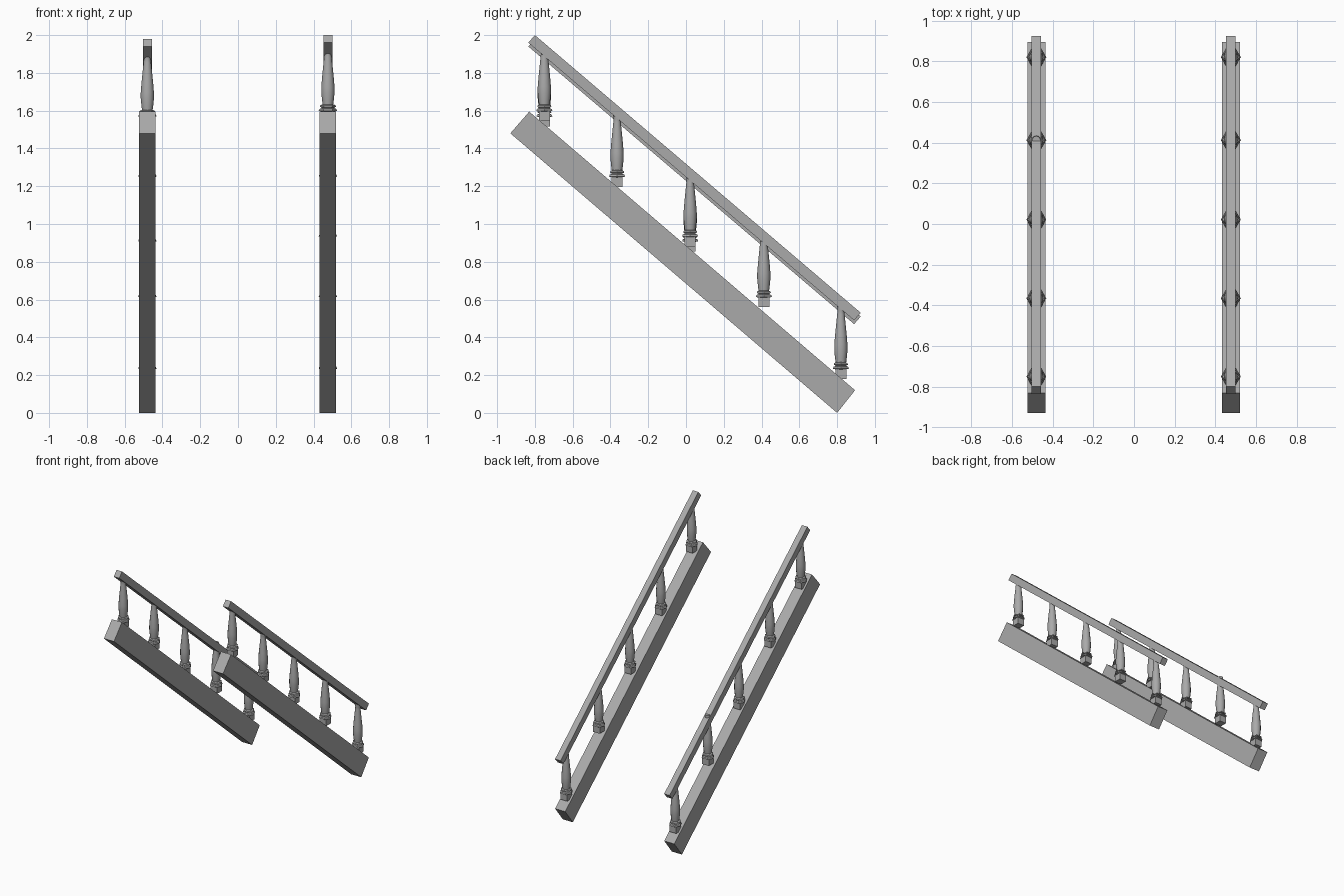
import bpy, bmesh, math
from mathutils import Vector

cube = bpy.data.objects.get("Cube")
if cube:
    bpy.data.objects.remove(cube)

grey = bpy.data.materials.new("stone_grey")
grey.use_nodes = True
colour = (0.4, 0.4, 0.4, 1)
grey.diffuse_color = colour
grey.node_tree.nodes["Principled BSDF"].inputs["Base Color"].default_value = colour


def finish(name, bm, smooth=False):
    bmesh.ops.recalc_face_normals(bm, faces=bm.faces)
    mesh = bpy.data.meshes.new(name)
    bm.to_mesh(mesh)
    bm.free()
    mesh.materials.append(grey)
    obj = bpy.data.objects.new(name, mesh)
    bpy.context.collection.objects.link(obj)
    if smooth:
        bpy.ops.object.select_all(action="DESELECT")
        obj.select_set(True)
        bpy.context.view_layer.objects.active = obj
        bpy.ops.object.shade_smooth_by_angle(angle=math.radians(40))
    return obj


def sloped_beam(name, x, half_width, side):
    """Extrude a side outline of (y, z) points across x."""
    bm = bmesh.new()
    face = bm.faces.new([bm.verts.new((x - half_width, y, z)) for y, z in side])
    out = bmesh.ops.extrude_face_region(bm, geom=[face])
    verts = [v for v in out["geom"] if isinstance(v, bmesh.types.BMVert)]
    bmesh.ops.translate(bm, verts=verts, vec=(2 * half_width, 0, 0))
    return finish(name, bm)


def lathe(bm, profile, sides, origin):
    """Stack rings of (radius, height) and cap both ends."""
    rings = []
    for r, h in profile:
        ring = []
        for i in range(sides):
            a = math.tau * i / sides
            ring.append(bm.verts.new(origin + Vector((r * math.cos(a), r * math.sin(a), h))))
        rings.append(ring)
    for low, high in zip(rings, rings[1:]):
        for i in range(sides):
            j = (i + 1) % sides
            bm.faces.new((low[i], low[j], high[j], high[i]))
    bm.faces.new(rings[0][::-1])
    bm.faces.new(rings[-1])


COLLAR = [(0.03, 0.05), (0.049, 0.054), (0.045, 0.064), (0.034, 0.068),
          (0.034, 0.072), (0.043, 0.075), (0.041, 0.083), (0.028, 0.089)]
SHAFT = [(0.027, 0.08), (0.031, 0.11), (0.035, 0.15), (0.035, 0.18), (0.031, 0.23),
         (0.025, 0.29), (0.02, 0.34), (0.018, 0.36), (0.022, 0.375), (0.02, 0.39)]


def baluster(name, x, y, z):
    origin = Vector((x, y, z))
    bm = bmesh.new()
    # square foot
    foot = bmesh.ops.create_cube(bm, size=1)["verts"]
    bmesh.ops.scale(bm, verts=foot, vec=(0.058, 0.058, 0.06))
    bmesh.ops.translate(bm, verts=foot, vec=origin + Vector((0, 0, 0.03)))
    # faceted collar and turned shaft
    lathe(bm, COLLAR, 6, origin)
    lathe(bm, SHAFT, 12, origin)
    finish(name, bm, smooth=True)


STRINGER = [(-0.93, 1.48), (-0.83, 1.595), (0.895, 0.12), (0.80, 0)]
RAIL = [(-0.835, 1.96), (-0.80, 2.0), (0.925, 0.53), (0.89, 0.49)]
SPOTS = [(-0.75, 1.545), (-0.365, 1.197), (0.022, 0.88), (0.412, 0.56), (0.82, 0.18)]
# small vertical drop of each baluster on the right-hand flight
DROPS = [0.03, 0, 0.025, 0, 0]

for label, x, drop in (("left", 0.476, 0), ("right", -0.48, 1)):
    sloped_beam(label + "_stringer", x, 0.044, STRINGER)
    sloped_beam(label + "_handrail", x, 0.024, [(y, z - 0.02 * drop) for y, z in RAIL])
    for n, ((y, z), d) in enumerate(zip(SPOTS, DROPS), 1):
        baluster(f"{label}_baluster_{n}", x, y, z - d * drop)
